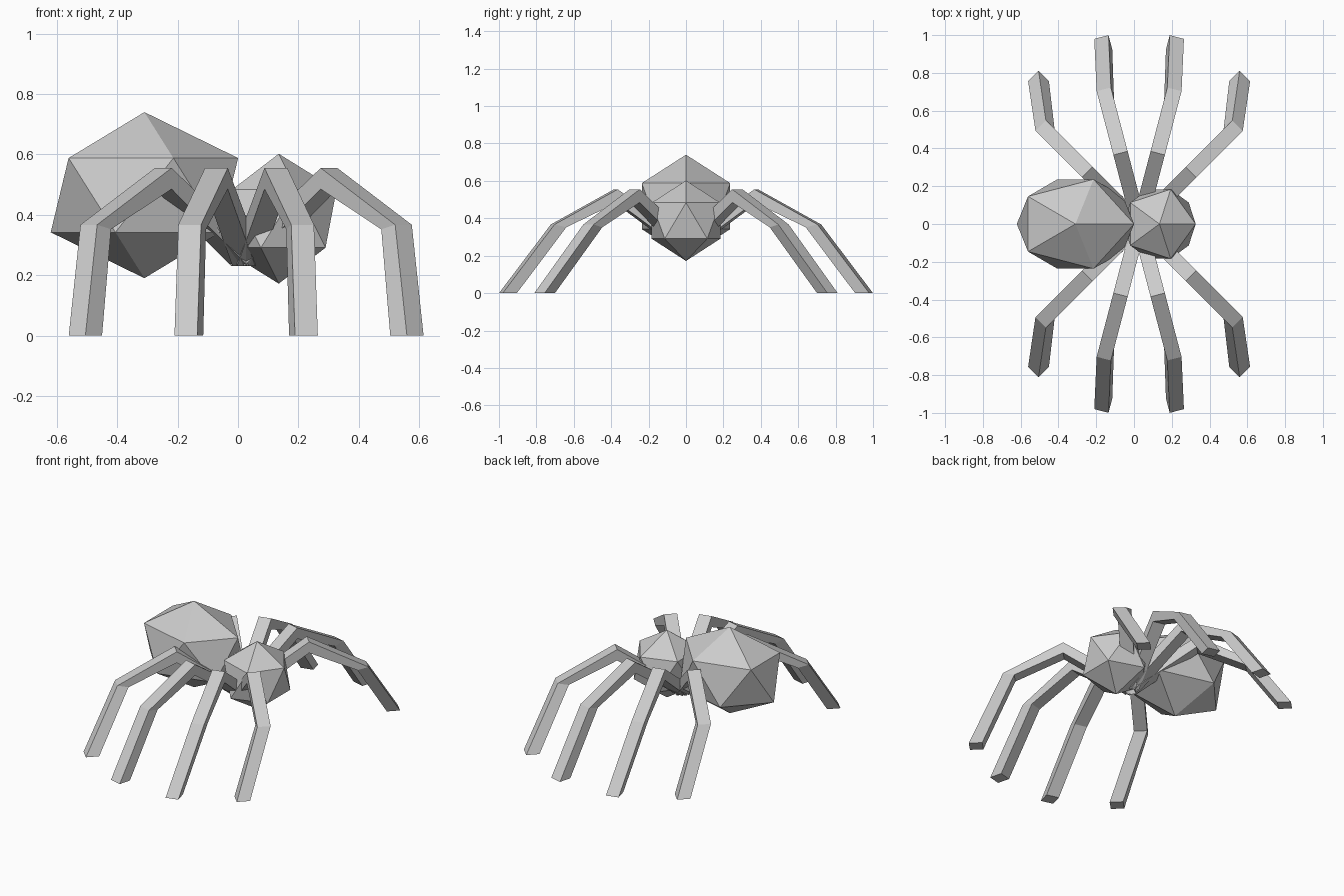
import bpy, bmesh
from math import radians, sin, cos

if "Cube" in bpy.data.objects:
    bpy.data.objects.remove(bpy.data.objects["Cube"])


def body_part(name, loc, scale):
    # 20-sided faceted ball, stretched
    bm = bmesh.new()
    bmesh.ops.create_icosphere(bm, subdivisions=1, radius=1)
    for v in bm.verts:
        v.co = [c * s + o for c, s, o in zip(v.co, scale, loc)]
    finish(bm, name)


def finish(bm, name):
    bmesh.ops.recalc_face_normals(bm, faces=bm.faces)
    me = bpy.data.meshes.new(name)
    bm.to_mesh(me)
    bm.free()
    bpy.context.collection.objects.link(bpy.data.objects.new(name, me))


def leg(name, angle, foot, sx, sy):
    # stations: reach, sideways shift, top height, underside offset (reach, height)
    stations = [(0.0, 0, 0.29, 0.03, -0.06),
                (0.388, 0, 0.555, 0.0, -0.07),
                (0.737, 0, 0.367, -0.065, -0.015),
                (foot[0], foot[1], 0.0, -0.078, 0.0)]
    a, w, pivot = radians(angle), 0.039, 0.027
    bm = bmesh.new()
    rings = []
    for r, side, z, dr, dz in stations:
        ring = []
        for q, h, s in ((r, z, -w), (r, z, w), (r + dr, z + dz, w), (r + dr, z + dz, -w)):
            t = s - side
            x = q * sin(a) + t * cos(a)
            y = q * cos(a) - t * sin(a)
            ring.append(bm.verts.new((pivot + sx * x, sy * y, h)))
        rings.append(ring)
    for lo, hi in zip(rings, rings[1:]):
        for i in range(4):
            j = (i + 1) % 4
            bm.faces.new((lo[i], lo[j], hi[j], hi[i]))
    bm.faces.new(rings[0])
    bm.faces.new(rings[-1])
    finish(bm, name)


# Body
body_part("abdomen", (-0.31, 0, 0.465), (0.347, 0.278, 0.275))
body_part("head", (0.135, 0, 0.387), (0.214, 0.216, 0.215))

# Eight legs, mirrored both ways
for sx, end in ((1, "fore"), (-1, "hind")):
    for sy, flank in ((1, "far"), (-1, "near")):
        leg(f"{end}_middle_leg_{flank}", 14.7, (1.008, 0.058), sx, sy)
        leg(f"{end}_outer_leg_{flank}", 45, (0.95, 0.158), sx, sy)
